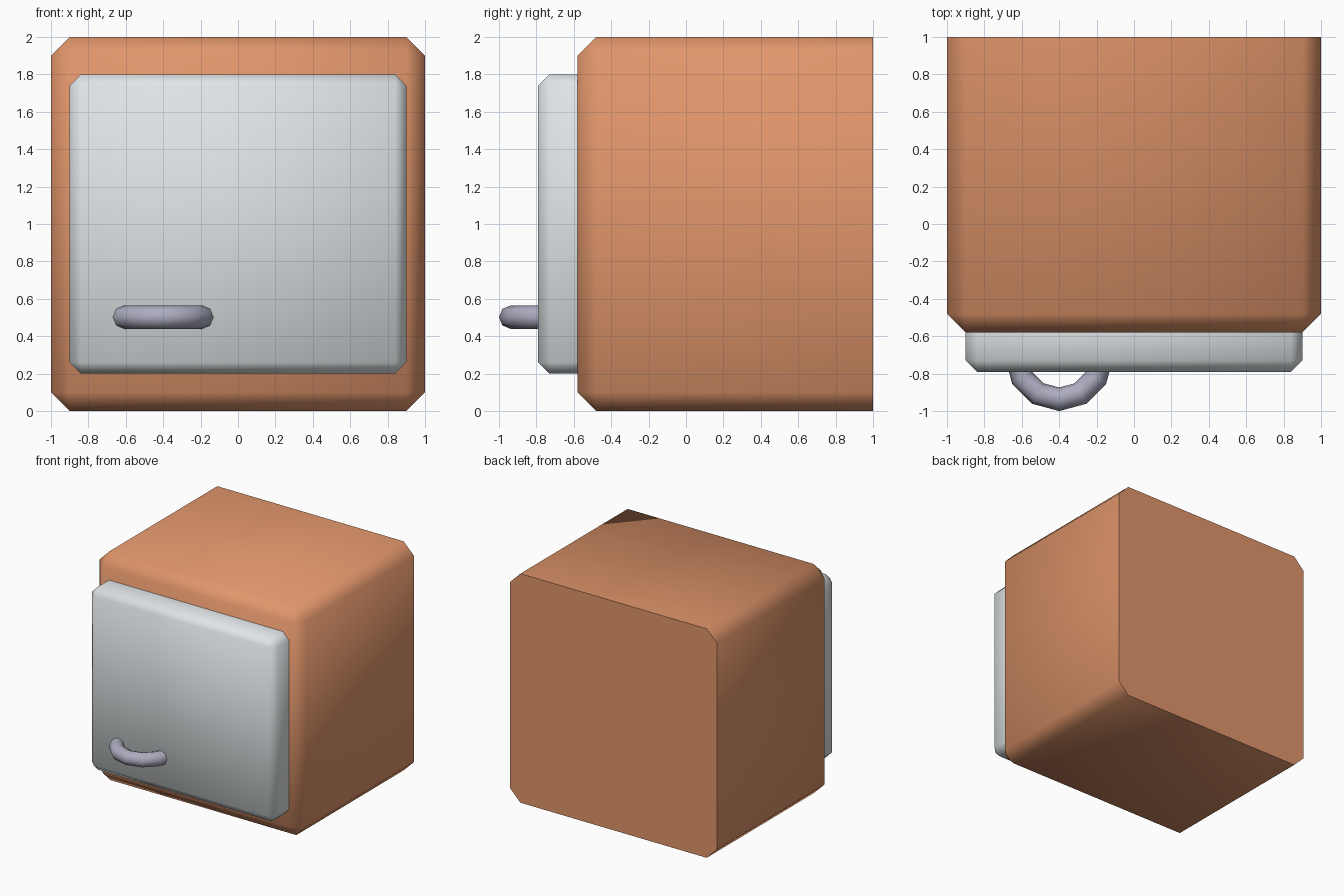
import bpy, bmesh, math

if "Cube" in bpy.data.objects:
    bpy.data.objects.remove(bpy.data.objects["Cube"])


def material(name, rgb):
    lin = [((c / 255 + 0.055) / 1.055) ** 2.4 for c in rgb]
    m = bpy.data.materials.new(name)
    m.diffuse_color = (*lin, 1)
    m.use_nodes = True
    m.node_tree.nodes["Principled BSDF"].inputs["Base Color"].default_value = m.diffuse_color
    return m


def add_object(name, bm, mat):
    bmesh.ops.recalc_face_normals(bm, faces=bm.faces[:])
    me = bpy.data.meshes.new(name)
    bm.to_mesh(me)
    bm.free()
    me.materials.append(mat)
    ob = bpy.data.objects.new(name, me)
    bpy.context.collection.objects.link(ob)
    bpy.ops.object.select_all(action='DESELECT')
    ob.select_set(True)
    bpy.context.view_layer.objects.active = ob
    bpy.ops.object.shade_smooth_by_angle(angle=math.radians(60))
    return ob


def chamfered_box(name, lo, hi, width, mat):
    """Box with every edge chamfered except those of the back (+y) face."""
    bm = bmesh.new()
    bmesh.ops.create_cube(bm, size=1)
    for v in bm.verts:
        v.co = [lo[i] + (v.co[i] + 0.5) * (hi[i] - lo[i]) for i in range(3)]
    edges = [e for e in bm.edges if any(v.co.y < hi[1] - 1e-4 for v in e.verts)]
    bmesh.ops.bevel(bm, geom=edges, offset=width, offset_type='OFFSET',
                    segments=1, profile=0.5, affect='EDGES', clamp_overlap=True)
    return add_object(name, bm, mat)


def arc_handle(name, centre, major, minor, steps, sides, mat):
    """Half ring bulging toward -y, with its ends sunk in the door."""
    bm = bmesh.new()
    rings = []
    for i in range(steps + 1):
        a = math.pi + math.pi * i / steps
        ring = []
        for j in range(sides):
            b = 2 * math.pi * j / sides
            r = major + minor * math.cos(b)
            ring.append(bm.verts.new((centre[0] + r * math.cos(a),
                                      centre[1] + r * math.sin(a),
                                      centre[2] + minor * math.sin(b))))
        rings.append(ring)
    for p, q in zip(rings, rings[1:]):
        for j in range(sides):
            k = (j + 1) % sides
            bm.faces.new((p[j], p[k], q[k], q[j]))
    bm.faces.new(rings[0])
    bm.faces.new(rings[-1])
    return add_object(name, bm, mat)


wood = material("warm wood", (225, 150, 107))
pale = material("pale grey", (223, 228, 230))
metal = material("handle metal", (172, 172, 192))

# Cabinet body, door and pull handle
chamfered_box("cabinet_body", (-1, -0.58, 0), (1, 1, 2), 0.1, wood)
chamfered_box("door", (-0.9, -0.79, 0.2), (0.9, -0.58, 1.8), 0.06, pale)
arc_handle("door_handle", (-0.4, -0.71, 0.502), 0.227, 0.063, 6, 8, metal)
